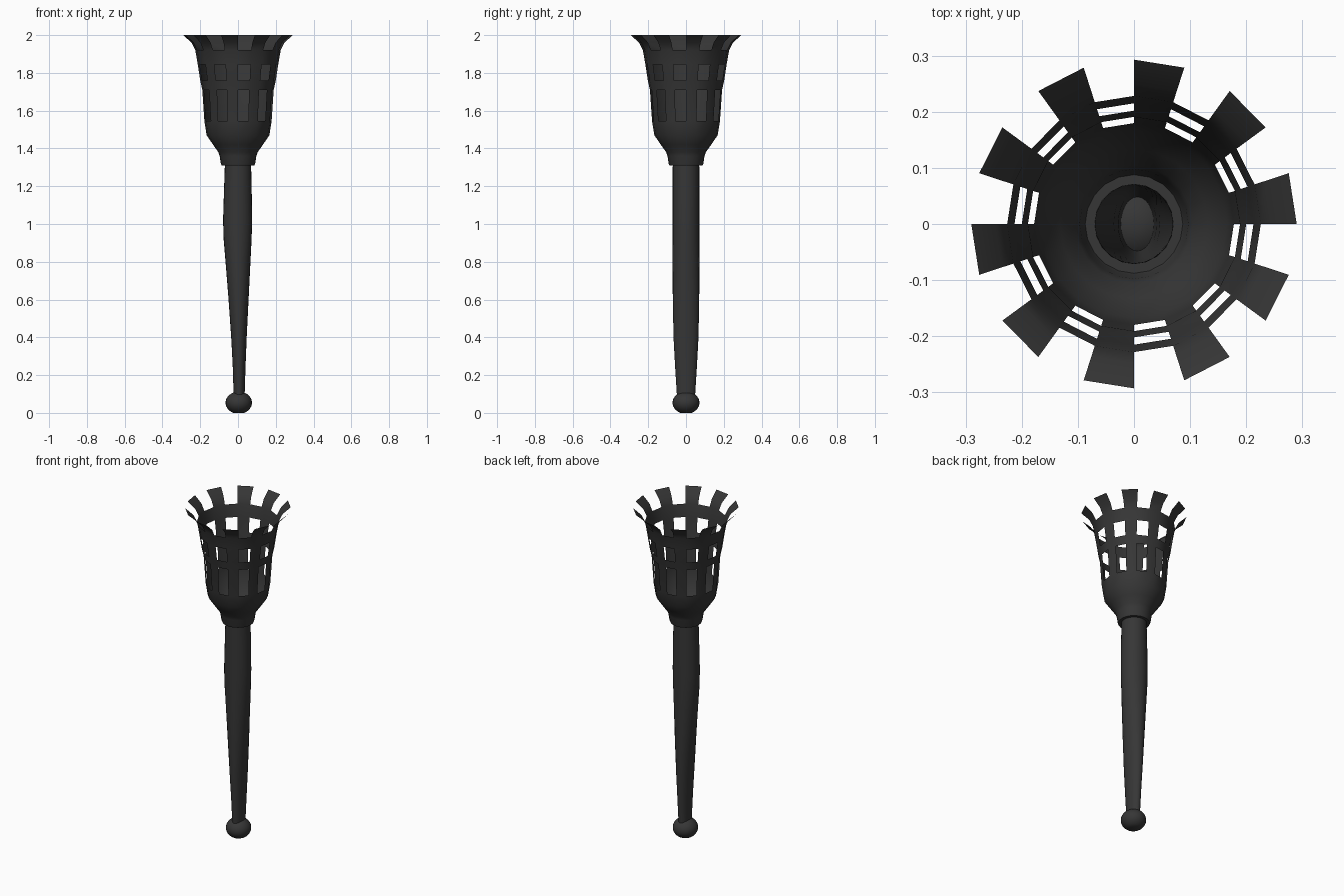
import bpy, math

if "Cube" in bpy.data.objects:
    bpy.data.objects.remove(bpy.data.objects["Cube"])

iron = bpy.data.materials.new("dark_iron")
iron.diffuse_color = (0.037, 0.037, 0.037, 1)
iron.use_nodes = True
iron.node_tree.nodes["Principled BSDF"].inputs["Base Color"].default_value = iron.diffuse_color


def loft(name, rings, n, skip=None, cap=False, angle=40):
    """Skin rings of (z, x radius, y radius, x centre); skip(level, side) leaves openings."""
    verts, faces = [], []
    for z, rx, ry, cx in rings:
        for i in range(n):
            a = 2 * math.pi * i / n
            verts.append((cx + rx * math.cos(a), ry * math.sin(a), z))
    for k in range(len(rings) - 1):
        for i in range(n):
            if skip and skip(k, i):
                continue
            j = (i + 1) % n
            faces.append((k * n + i, k * n + j, (k + 1) * n + j, (k + 1) * n + i))
    if cap:
        last = (len(rings) - 1) * n
        faces.append(tuple(reversed(range(n))))
        faces.append(tuple(range(last, last + n)))
    # drop the points left unused by openings
    used = sorted({v for f in faces for v in f})
    remap = {v: i for i, v in enumerate(used)}
    me = bpy.data.meshes.new(name)
    me.from_pydata([verts[v] for v in used], [], [[remap[v] for v in f] for f in faces])
    me.materials.append(iron)
    ob = bpy.data.objects.new(name, me)
    bpy.context.collection.objects.link(ob)
    bpy.ops.object.select_all(action='DESELECT')
    ob.select_set(True)
    bpy.context.view_layer.objects.active = ob
    bpy.ops.object.shade_smooth_by_angle(angle=math.radians(angle))
    return ob


# pommel: flattened ball with a flat foot
ball = []
for k in range(13):
    t = math.radians(-66 + k * 146 / 12)
    r = 0.07 * math.cos(t)
    ball.append((0.054 + 0.059 * math.sin(t), r, r * 1.02, 0.004))
ball = [(z - ball[0][0], rx, ry, cx) for z, rx, ry, cx in ball]
loft("pommel", ball, 24, cap=True)

# handle: open tube, oval at the foot and round at the top
loft("handle", [
    (0.09, 0.029, 0.048, 0.006),
    (0.25, 0.034, 0.058, 0.006),
    (0.40, 0.041, 0.066, 0.005),
    (0.60, 0.053, 0.070, 0.003),
    (0.80, 0.066, 0.071, 0.000),
    (0.92, 0.074, 0.071, -0.002),
    (1.02, 0.077, 0.071, -0.002),
    (1.15, 0.074, 0.071, -0.001),
    (1.33, 0.069, 0.070, 0.000)], 24)

# basket: collar, bowl, two rows of slots and flared petals, one sheet thick
profile = [(1.31, 0.070), (1.31, 0.087), (1.32, 0.091), (1.36, 0.097), (1.38, 0.104),
           (1.42, 0.132), (1.47, 0.166), (1.545, 0.178), (1.71, 0.189),
           (1.76, 0.200), (1.845, 0.213), (1.92, 0.226), (1.96, 0.246), (2.00, 0.290)]
open_levels = {7, 9, 11, 12}
loft("basket", [(z, r, r * 1.01, 0) for z, r in profile], 20,
     skip=lambda k, i: k in open_levels and i % 2 == 1)
